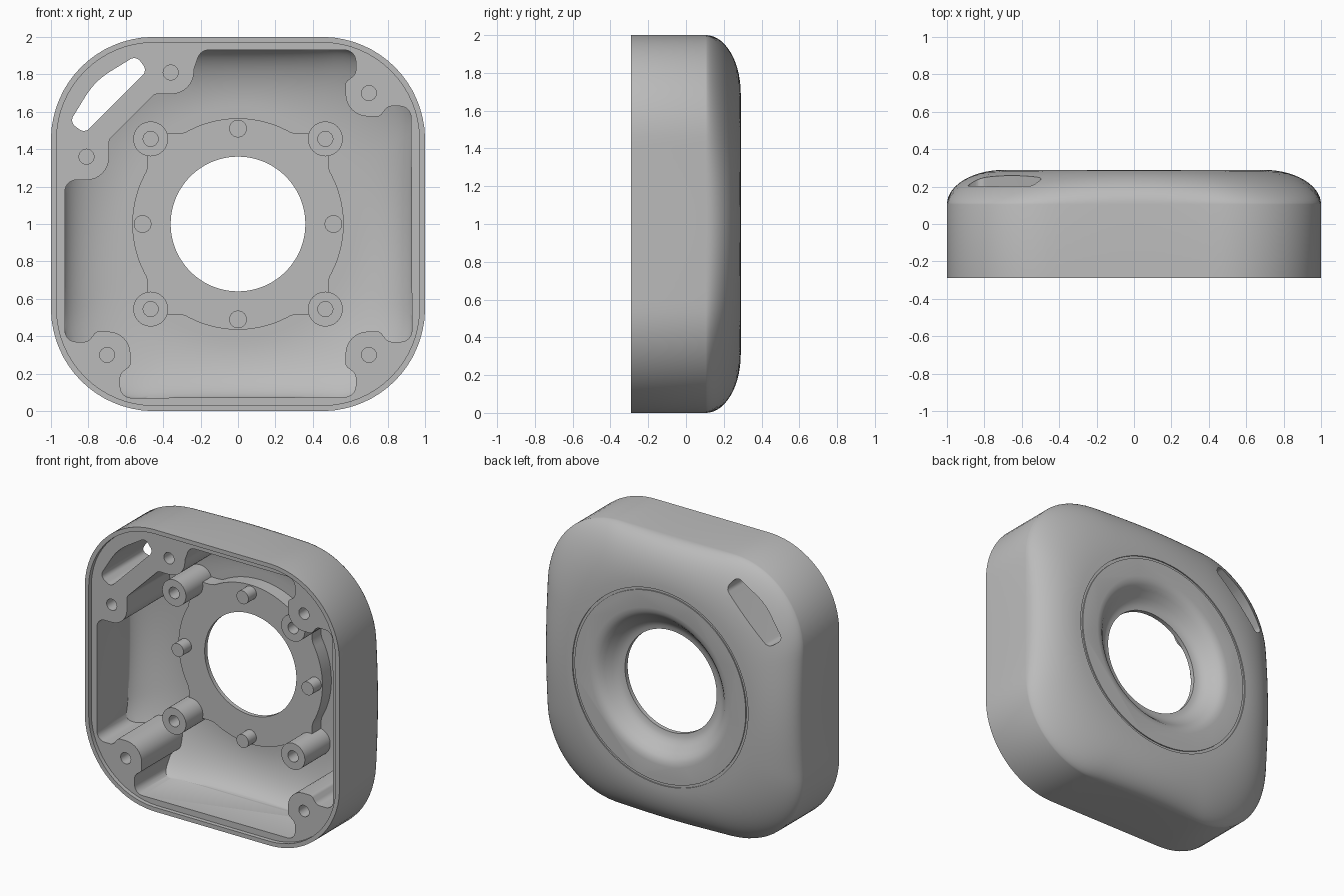
import bpy, bmesh, math
from mathutils import Vector

cube = bpy.data.objects.get("Cube")
if cube:
    bpy.data.objects.remove(cube, do_unlink=True)

grey = bpy.data.materials.new("neutral_grey")
grey.use_nodes = True
grey.diffuse_color = (0.5, 0.5, 0.5, 1)
grey.node_tree.nodes["Principled BSDF"].inputs["Base Color"].default_value = (0.5, 0.5, 0.5, 1)

N = 144
ANGLES = [2 * math.pi * i / N for i in range(N)]
MID = 1.0    # height of the centre axis


def loft(name, rings):
    """Closed solid through rings of (x, y, z) points."""
    bm = bmesh.new()
    loops = [[bm.verts.new((x, y, z + MID)) for x, y, z in r] for r in rings]
    n = len(loops[0])
    for a, b in zip(loops, loops[1:]):
        for i in range(n):
            j = (i + 1) % n
            bm.faces.new((a[i], a[j], b[j], b[i]))
    bm.faces.new(loops[0])
    bm.faces.new(loops[-1])
    bmesh.ops.recalc_face_normals(bm, faces=bm.faces)
    mesh = bpy.data.meshes.new(name)
    bm.to_mesh(mesh)
    bm.free()
    ob = bpy.data.objects.new(name, mesh)
    bpy.context.collection.objects.link(ob)
    mesh.materials.append(grey)
    return ob


def polar(radius_at, y):
    return [(radius_at(a) * math.cos(a), y, radius_at(a) * math.sin(a)) for a in ANGLES]


def square_radius(half, r):
    """Polar radius of a rounded square."""
    c = half - r

    def radius(a):
        u, v = sorted((abs(math.cos(a)), abs(math.sin(a))))
        if half * u / v <= c:
            return half / v
        k = c * (u + v)
        return k + math.sqrt(k * k - 2 * c * c + r * r)
    return radius


def domed(name, outline, half, circle, y_front, y_edge, y_top):
    """Rounded square block whose rear blends into a flat circle."""
    rings = [polar(outline, y_front)]
    steps = 14
    for i in range(steps + 1):
        phi = math.pi / 2 * i / steps
        t, ring = math.cos(phi), []
        for a in ANGLES:
            full = outline(a)
            power = 0.5 + 0.25 * min(1, (full - half) / 0.2)
            rad = circle + (full - circle) * t
            y = y_edge + (y_top - y_edge) * max(0, 1 - t * t) ** power
            ring.append((rad * math.cos(a), y, rad * math.sin(a)))
        rings.append(ring)
    return loft(name, rings)


def lathe(name, profile, x=0, z=0, n=N):
    """Solid of revolution about the y direction, profile of (radius, y)."""
    turn = [2 * math.pi * i / n for i in range(n)]
    return loft(name, [[(x + r * math.cos(a), y, z + r * math.sin(a)) for a in turn]
                       for r, y in profile])


def fillet(corners, seg=8):
    """Round the corners (x, z, radius) of a polygon."""
    out = []
    for i, (x, z, r) in enumerate(corners):
        p = Vector((x, z))
        a = (Vector(corners[i - 1][:2]) - p).normalized()
        b = (Vector(corners[(i + 1) % len(corners)][:2]) - p).normalized()
        h = a.angle(b) / 2
        c = p + (a + b).normalized() * (r / math.sin(h))
        va, vb = p + a * (r / math.tan(h)) - c, p + b * (r / math.tan(h)) - c
        w = math.pi - 2 * h
        for k in range(seg + 1):
            t = k / seg
            out.append(c + (va * math.sin((1 - t) * w) + vb * math.sin(t * w)) / math.sin(w))
    return out


def prism(name, outline, y0, y1):
    return loft(name, [[(p.x, y, p.y) for p in outline] for y in (y0, y1)])


def boolean(ob, cutter, operation="DIFFERENCE", keep=False):
    mod = ob.modifiers.new("cut", "BOOLEAN")
    mod.operation, mod.solver, mod.object = operation, "EXACT", cutter
    bpy.context.view_layer.objects.active = ob
    bpy.ops.object.modifier_apply(modifier=mod.name)
    if not keep:
        bpy.data.objects.remove(cutter, do_unlink=True)


# Outer shell with a recessed front ledge
PAD = -0.26
housing = domed("housing", square_radius(1, 0.55), 1, 0.69, -0.29, 0.105, 0.29)
lip = square_radius(0.97, 0.52)
boolean(housing, loft("ledge_cut", [polar(lip, -0.4), polar(lip, PAD)]))

# Cavity outline, leaving screw pillars in the corners
pillar = [(.63, .93, .06), (.63, .80, .05), (.575, .76, .03), (.575, .575, .12),
          (.76, .575, .03), (.80, .63, .05), (.925, .63, .06)]
strap_corner = [(-.925, .235, .06), (-.69, .235, .12), (-.69, .45, .04),
                (-.445, .695, .04), (-.24, .695, .12), (-.235, .83, .05), (-.20, .93, .06)]
outline = (pillar + [(z, -x, r) for x, z, r in pillar]
           + [(-x, -z, r) for x, z, r in pillar] + strap_corner)
cavity = domed("cavity_cut", square_radius(0.94, 0.45), 0.94, 0.62, -0.5, 0.05, 0.24)
boolean(cavity, prism("cavity_outline", fillet(outline), -0.45, 0.4), "INTERSECT")
boolean(housing, cavity)

# Strap slot through the corner
slot = [(-.82, .485, .04), (-.485, .82, .04), (-.545, .90, .04),
        (-.765, .765, .40), (-.90, .545, .04)]
boolean(housing, prism("slot_cut", fillet(slot), -0.6, 0.6))

# Blind screw holes in the pillars
for x, z in ((.7, .7), (.7, -.7), (-.7, -.7), (-.36, .81), (-.81, .36)):
    boolean(housing, lathe("screw_cut", [(.04, -0.5), (.04, 0.0)], x, z, 32))

# Fine circular groove on the rear
groove = lathe("groove_cut", [(.69, 0.282), (.69, 0.4)])
boolean(groove, lathe("groove_core", [(.672, 0.2), (.672, 0.5)]))
boolean(housing, groove)


# Raised mounting plate with a lobe at each boss
def plate_radius(a):
    d = abs((math.degrees(a) % 90) - 45)
    return 0.565 + (0.08 * math.cos(math.pi / 2 * d / 16) ** 2 if d < 16 else 0)


plate = loft("mounting_plate", [polar(plate_radius, 0.14), polar(plate_radius, 0.255)])

# Central opening flaring out to the rear
funnel = lathe("opening_cut", [(.36, -0.4), (.36, .17), (.385, .173), (.41, .185), (.435, .205),
                               (.47, .245), (.495, .27), (.52, .284), (.55, .29), (.56, .4)])
boolean(housing, funnel, keep=True)
boolean(plate, funnel)

# Hollow bosses and locating pegs
parts = [housing, plate]
for sx in (-1, 1):
    for sz in (-1, 1):
        side = ("upper" if sz > 0 else "lower") + ("_left" if sx > 0 else "_right")
        parts.append(lathe("boss_" + side, [(.04, .12), (.04, -.05), (.093, -.05), (.093, .255)],
                           sx * .467, sz * .455, 40))
for name, x, z in (("left", .51, 0), ("right", -.51, 0), ("upper", 0, .51), ("lower", 0, -.51)):
    parts.append(lathe("peg_" + name, [(.047, .05), (.047, .16)], x, z, 32))

# Smooth shading with sharp edges kept
bpy.ops.object.select_all(action="DESELECT")
for ob in parts:
    ob.select_set(True)
bpy.context.view_layer.objects.active = housing
bpy.ops.object.shade_smooth_by_angle(angle=math.radians(30))
